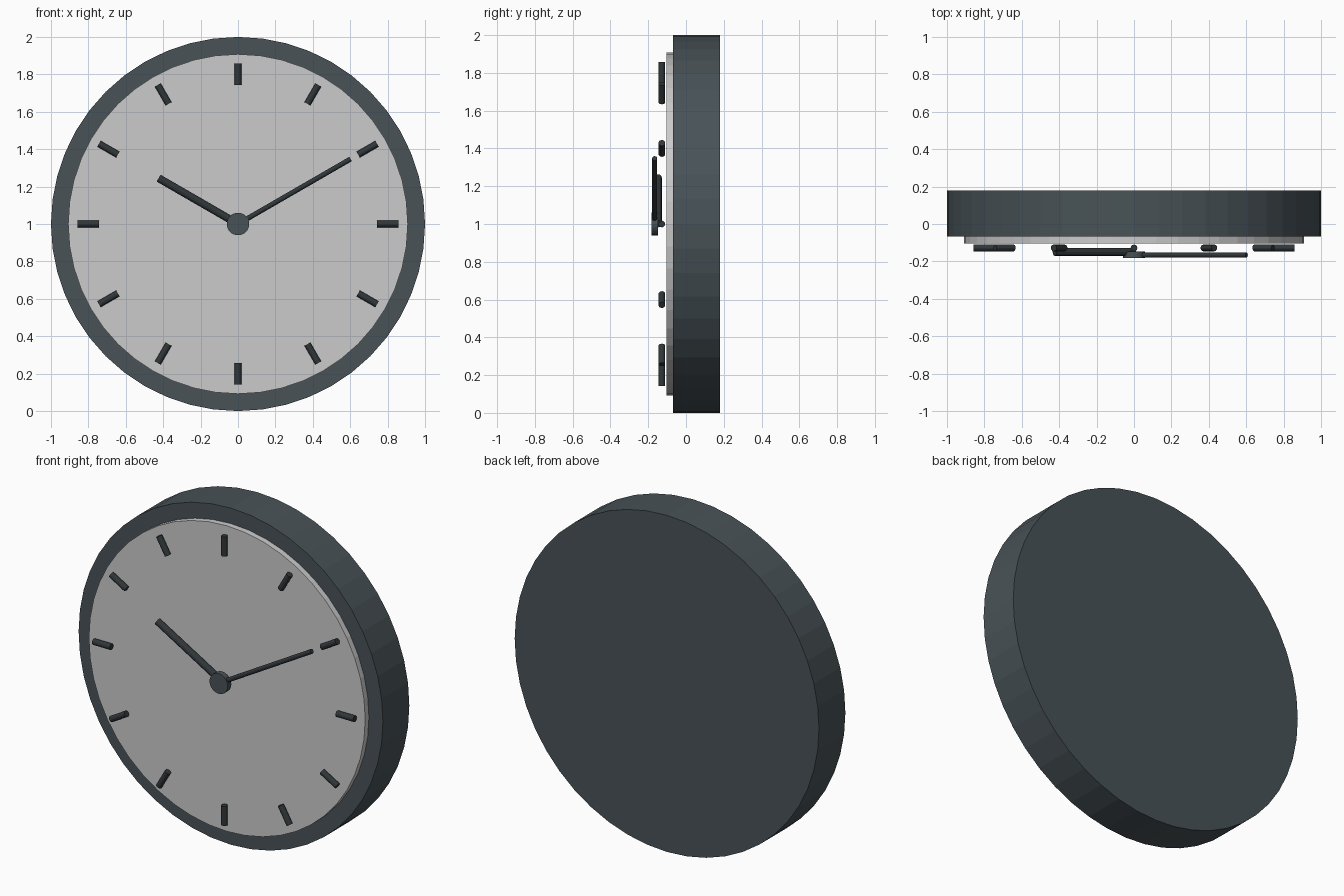
import bpy
from math import radians, sin, cos
from mathutils import Vector

if "Cube" in bpy.data.objects:
    bpy.data.objects.remove(bpy.data.objects["Cube"])

CENTRE_Z = 1.0


def material(name, colour):
    mat = bpy.data.materials.new(name)
    mat.diffuse_color = (*colour, 1)
    mat.use_nodes = True
    mat.node_tree.nodes["Principled BSDF"].inputs["Base Color"].default_value = mat.diffuse_color
    return mat


slate = material("slate", (0.065, 0.085, 0.095))
charcoal = material("charcoal", (0.03, 0.038, 0.042))


def rod(name, start, end, radius, sides, mat=None):
    """Flat-shaded cylinder between two points."""
    start, end = Vector(start), Vector(end)
    axis = end - start
    bpy.ops.mesh.primitive_cylinder_add(vertices=sides, radius=radius,
                                        depth=axis.length, location=(start + end) / 2)
    obj = bpy.context.object
    obj.name = name
    obj.rotation_euler = axis.to_track_quat('Z', 'Y').to_euler()
    if mat:
        obj.data.materials.append(mat)
    return obj


def disc(name, radius, y_front, y_back, sides, mat=None):
    return rod(name, (0, y_front, CENTRE_Z), (0, y_back, CENTRE_Z), radius, sides, mat)


def radial(name, angle, inner, outer, y, radius, mat):
    """Rod lying along a ray of the dial, angle in degrees from +x."""
    a = radians(angle)
    ends = [(r * cos(a), y, CENTRE_Z + r * sin(a)) for r in (inner, outer)]
    return rod(name, ends[0], ends[1], radius, 12, mat)


# Case and raised dial
disc("clock_case", 1.0, -0.068, 0.18, 48, slate)
disc("dial", 0.908, -0.103, -0.067, 48)

# Twelve hour markers
for i in range(12):
    radial(f"hour_marker_{i + 1}", 60 - 30 * i, 0.742, 0.858, -0.128, 0.018, charcoal)

# Hands and hub
radial("hour_hand", 150, 0, 0.49, -0.149, 0.021, charcoal)
radial("minute_hand", 30, 0, 0.695, -0.166, 0.0135, charcoal)
disc("hub", 0.06, -0.182, -0.148, 20, slate)
